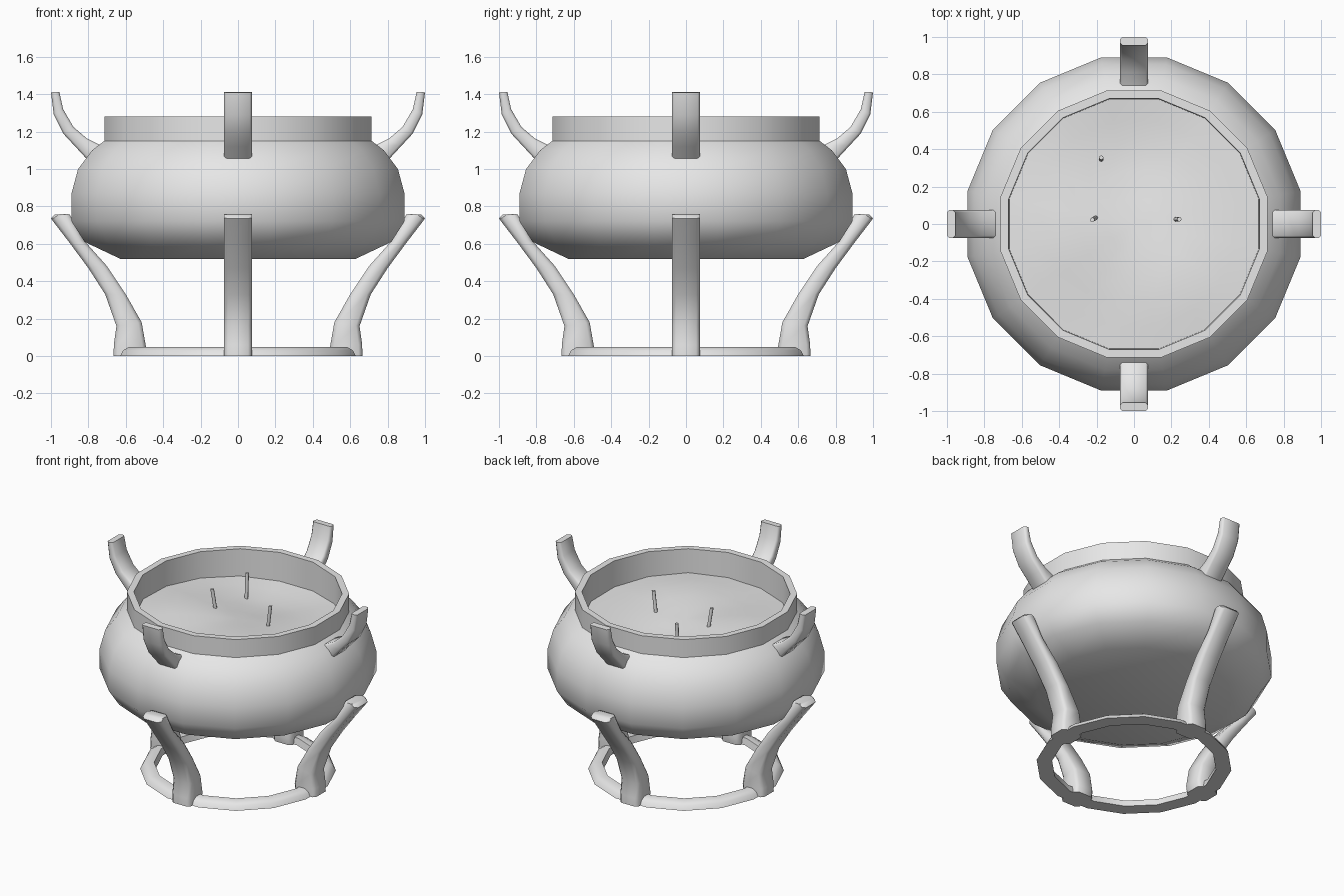
import bpy, bmesh, math
from mathutils import Matrix, Vector

if "Cube" in bpy.data.objects:
    bpy.data.objects.remove(bpy.data.objects["Cube"], do_unlink=True)

SIDES = 16
STEP = math.tau / SIDES
APOTHEM = math.cos(STEP / 2)

metal = bpy.data.materials.new("plain_grey")
metal.use_nodes = True
metal.diffuse_color = (0.8, 0.8, 0.8, 1)
metal.node_tree.nodes["Principled BSDF"].inputs["Base Color"].default_value = (0.8, 0.8, 0.8, 1)


def finish(name, bm, angle):
    bmesh.ops.recalc_face_normals(bm, faces=bm.faces)
    mesh = bpy.data.meshes.new(name)
    bm.to_mesh(mesh)
    bm.free()
    mesh.materials.append(metal)
    obj = bpy.data.objects.new(name, mesh)
    bpy.context.collection.objects.link(obj)
    bpy.ops.object.select_all(action='DESELECT')
    obj.select_set(True)
    bpy.context.view_layer.objects.active = obj
    bpy.ops.object.shade_smooth_by_angle(angle=math.radians(angle))
    return obj


def ring(bm, r, height):
    """One 16-sided loop, measured across its flats."""
    loop = []
    for i in range(SIDES):
        a = (i + 0.5) * STEP
        x, y = r / APOTHEM * math.cos(a), r / APOTHEM * math.sin(a)
        loop.append(bm.verts.new((x, y, height(x, y) if callable(height) else height)))
    return loop


def bridge(bm, a, b):
    n = len(a)
    for i in range(n):
        j = (i + 1) % n
        bm.faces.new((a[i], a[j], b[j], b[i]))


def lathe(bm, profile, closed=False):
    loops = [ring(bm, r, z) for r, z in profile]
    for a, b in zip(loops, loops[1:] + (loops[:1] if closed else [])):
        bridge(bm, a, b)
    return loops


def limb(name, sections, turn, width=0.074, chamfer=0.02):
    """Bar through (outer, inner) profile pairs, with chamfered corners."""
    bm = bmesh.new()
    loops = []
    for outer, inner in sections:
        o, i = Vector((outer[0], 0, outer[1])), Vector((inner[0], 0, inner[1]))
        c = chamfer / (o - i).length
        w = width - chamfer
        spots = [(0, -w), (0, w), (c, width), (1 - c, width),
                 (1, w), (1, -w), (1 - c, -width), (c, -width)]
        loops.append([bm.verts.new(o.lerp(i, t) + Vector((0, y, 0))) for t, y in spots])
    for a, b in zip(loops, loops[1:]):
        bridge(bm, a, b)
    bm.faces.new(loops[0])
    bm.faces.new(loops[-1])
    bm.transform(Matrix.Rotation(turn, 4, 'Z'))
    finish(name, bm, 50)


# Bowl: outer belly, neck, rim and inner wall
bm = bmesh.new()
loops = lathe(bm, [(0.63, 0.52), (0.82, 0.61), (0.89, 0.72), (0.89, 0.87),
                   (0.855, 1.0), (0.78, 1.1), (0.715, 1.15), (0.715, 1.28),
                   (0.67, 1.28), (0.665, 1.0)])
bm.faces.new(loops[0])
finish("bowl", bm, 50)


# Uneven ash bed inside the bowl
def ash_height(x, y):
    bump = lambda cx, cy, h, s: h * math.exp(-((x - cx) ** 2 + (y - cy) ** 2) / s)
    return 1.09 + bump(0.25, -0.35, 0.04, 0.08) + bump(-0.4, -0.1, 0.04, 0.08) \
        - bump(0.0, 0.4, 0.05, 0.08)


bm = bmesh.new()
loops = [ring(bm, r, ash_height) for r in (0.668, 0.55, 0.42, 0.28, 0.14)]
for a, b in zip(loops, loops[1:]):
    bridge(bm, a, b)
centre = bm.verts.new((0, 0, ash_height(0, 0)))
for i in range(SIDES):
    bm.faces.new((loops[-1][i], loops[-1][(i + 1) % SIDES], centre))
finish("ash_bed", bm, 60)

# Incense sticks, each leaning a little
for n, (x, y, lean_x, lean_y) in enumerate([(-0.175, 0.35, 0, 0.01),
                                            (-0.21, 0.03, -0.025, -0.015),
                                            (0.23, 0.025, 0.025, 0)]):
    bm = bmesh.new()
    bmesh.ops.create_cone(bm, cap_ends=True, segments=8, radius1=0.012,
                          radius2=0.012, depth=0.2)
    for v in bm.verts:
        t = v.co.z / 0.2
        v.co += Vector((x + lean_x * t, y + lean_y * t, 1.14))
    finish(f"incense_stick_{n + 1}", bm, 50)

# Floor ring
bm = bmesh.new()
lathe(bm, [(0.63, 0.0), (0.615, 0.03), (0.585, 0.048), (0.54, 0.048), (0.53, 0.0)], closed=True)
finish("floor_ring", bm, 40)

# Four legs and four upright handles
leg = [((0.665, 0.0), (0.5, 0.0)), ((0.664, 0.06), (0.492, 0.05)),
       ((0.65, 0.16), (0.515, 0.18)), ((0.71, 0.33), (0.6, 0.33)),
       ((0.8, 0.47), (0.7, 0.48)), ((0.9, 0.605), (0.825, 0.62)),
       ((1.0, 0.735), (0.9, 0.757)), ((0.98, 0.757), (0.915, 0.76))]
handle = [((0.81, 1.055), (0.74, 1.13)), ((0.87, 1.12), (0.81, 1.165)),
          ((0.935, 1.19), (0.88, 1.225)), ((0.985, 1.29), (0.935, 1.32)),
          ((1.0, 1.41), (0.955, 1.412))]
for k, side in enumerate(("left", "back", "right", "front")):
    limb(f"{side}_leg", leg, k * math.pi / 2)
    limb(f"{side}_handle", handle, k * math.pi / 2, chamfer=0.012)
